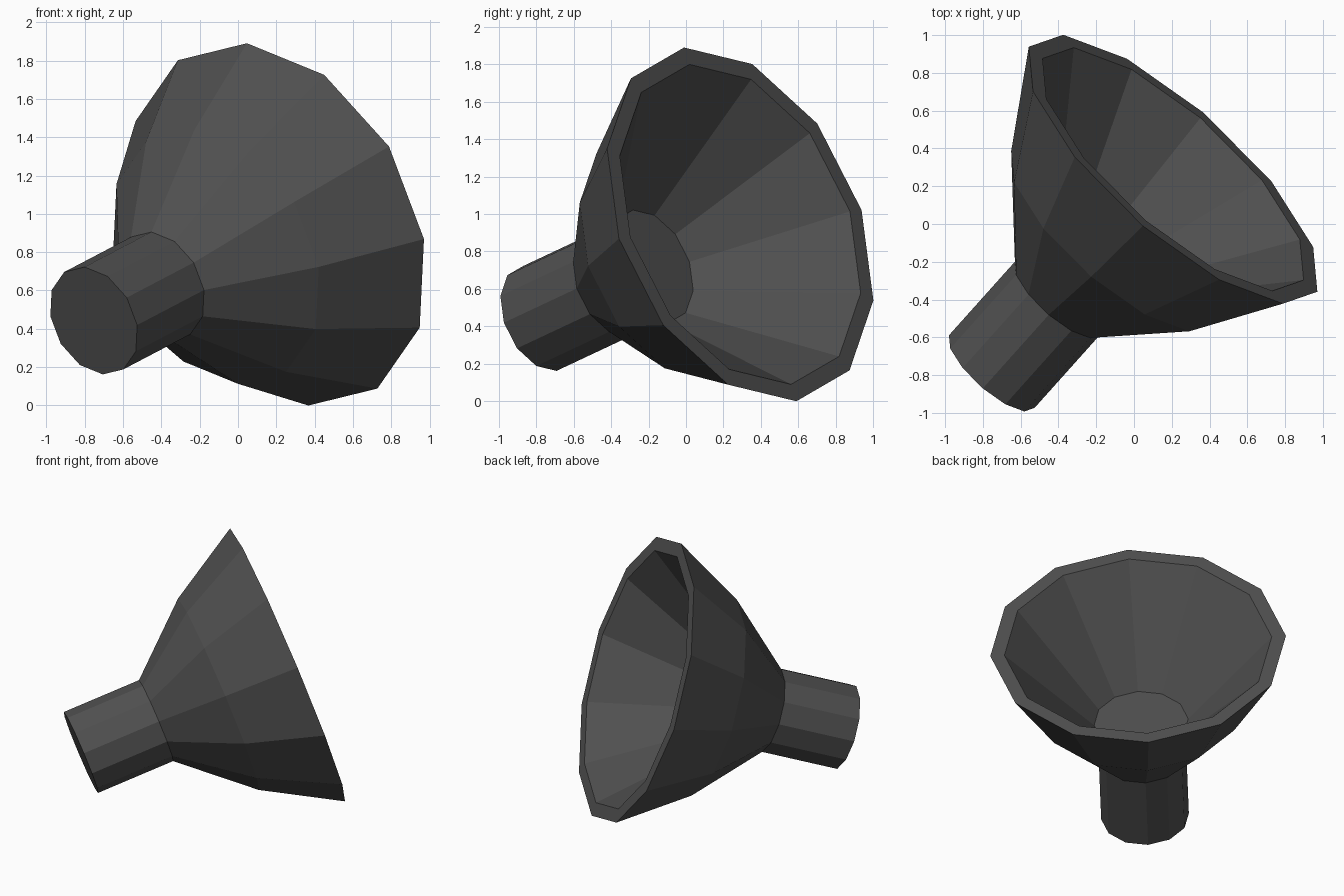
import bpy, bmesh, math
from mathutils import Vector

if "Cube" in bpy.data.objects:
    bpy.data.objects.remove(bpy.data.objects["Cube"])

SIDES = 12
RIM_CENTRE = Vector((0.207, 0.29, 0.945))
AXIS = Vector((0.630, 0.703, 0.330)).normalized()   # direction the bell opens
UP = Vector((-0.16, -0.30, 0.945))
UP = (UP - AXIS * UP.dot(AXIS)).normalized()        # first rim corner
SIDE = UP.cross(AXIS).normalized()

# Profile (distance behind the rim, radius): neck end, neck joint,
# bell waist, outer rim, inner rim, bell floor
PROFILE = [(1.524, 0.298), (0.97, 0.298), (0.51, 0.705),
           (0.0, 1.005), (0.0, 0.909), (0.68, 0.32)]

dark_grey = bpy.data.materials.new("dark grey")
dark_grey.diffuse_color = (0.08, 0.08, 0.08, 1)
dark_grey.use_nodes = True
dark_grey.node_tree.nodes["Principled BSDF"].inputs["Base Color"].default_value = dark_grey.diffuse_color


def ring(bm, back, radius):
    """One ring of corners around the tilted axis."""
    centre = RIM_CENTRE - AXIS * back
    angles = [2 * math.pi * i / SIDES for i in range(SIDES)]
    return [bm.verts.new(centre + radius * (UP * math.cos(a) + SIDE * math.sin(a)))
            for a in angles]


# Flared bell with neck, one closed turned solid
bm = bmesh.new()
rings = [ring(bm, back, radius) for back, radius in PROFILE]
for lower, upper in zip(rings, rings[1:]):
    for i in range(SIDES):
        j = (i + 1) % SIDES
        bm.faces.new((lower[i], lower[j], upper[j], upper[i]))
bm.faces.new(rings[0])       # neck end cap
bm.faces.new(rings[-1])      # floor inside the bell
bmesh.ops.recalc_face_normals(bm, faces=bm.faces)

mesh = bpy.data.meshes.new("flared_bell_with_neck")
bm.to_mesh(mesh)
bm.free()
mesh.materials.append(dark_grey)
bpy.context.collection.objects.link(bpy.data.objects.new("flared_bell_with_neck", mesh))
